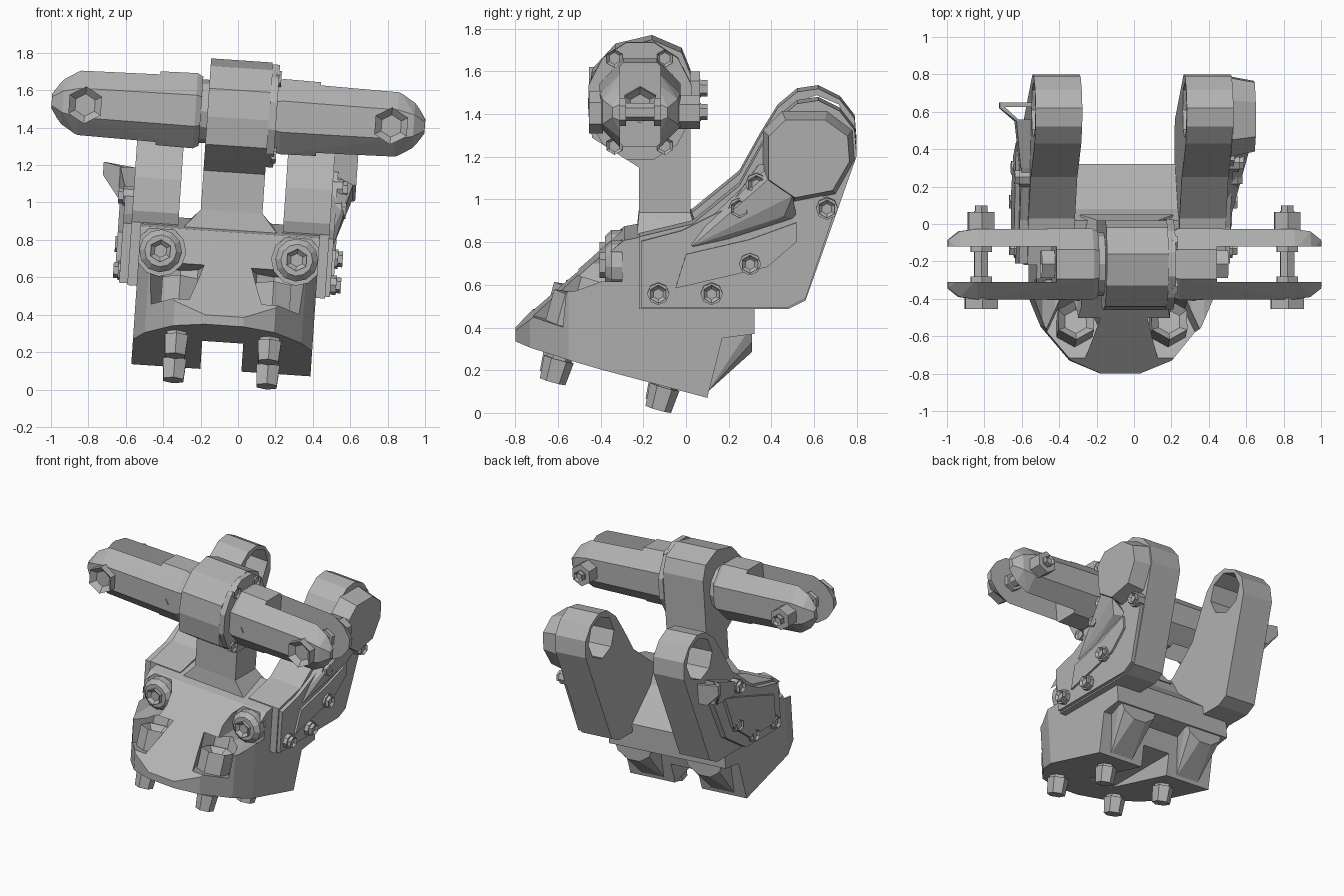
import bpy, bmesh, math
from mathutils import Vector, Matrix

cube = bpy.data.objects.get("Cube")
if cube:
    bpy.data.objects.remove(cube, do_unlink=True)

steel = bpy.data.materials.new("grey_steel")
steel.use_nodes = True
GREY = (0.45, 0.45, 0.45, 1)
steel.diffuse_color = GREY
steel.node_tree.nodes["Principled BSDF"].inputs["Base Color"].default_value = GREY

# The whole assembly leans slightly about the y axis
PIVOT = Vector((0, 0, 1.45))
LEAN = Matrix.Translation(PIVOT) @ Matrix.Rotation(0.068, 4, 'Y') @ Matrix.Translation(-PIVOT)
CY, CZ = -0.215, 1.475  # clevis axis
parts = []


def finish(name, bm):
    bmesh.ops.recalc_face_normals(bm, faces=bm.faces)
    mesh = bpy.data.meshes.new(name)
    bm.to_mesh(mesh)
    bm.free()
    mesh.materials.append(steel)
    ob = bpy.data.objects.new(name, mesh)
    bpy.context.collection.objects.link(ob)
    parts.append(ob)
    return ob


def extrude(name, pts, a, b, axis='x'):
    """Prism: outline in yz pushed along x, or outline in xy pushed along z."""
    bm = bmesh.new()
    put = (lambda p, t: (t, p[0], p[1])) if axis == 'x' else (lambda p, t: (p[0], p[1], t))
    lo = [bm.verts.new(put(p, a)) for p in pts]
    hi = [bm.verts.new(put(p, b)) for p in pts]
    bm.faces.new(lo)
    bm.faces.new(hi)
    for i in range(len(pts)):
        j = (i + 1) % len(pts)
        bm.faces.new((lo[i], lo[j], hi[j], hi[i]))
    return finish(name, bm)


def hull(name, pts):
    bm = bmesh.new()
    for p in pts:
        bm.verts.new(p)
    res = bmesh.ops.convex_hull(bm, input=bm.verts)
    junk = [v for v in set(res["geom_interior"] + res["geom_unused"]) if isinstance(v, bmesh.types.BMVert)]
    bmesh.ops.delete(bm, geom=junk, context='VERTS')
    return finish(name, bm)


def rod(name, start, end, r, n=6, r2=None, socket=False):
    """Prism or cone from start to end, with an optional recess in the end face."""
    start, end = Vector(start), Vector(end)
    axis = end - start
    bm = bmesh.new()
    bmesh.ops.create_cone(bm, cap_ends=True, segments=n, radius1=r,
                          radius2=r if r2 is None else r2, depth=axis.length)
    if socket:
        top = max(bm.faces, key=lambda f: f.calc_center_median().z)
        bmesh.ops.inset_individual(bm, faces=[top], thickness=r * 0.4, depth=-r * 0.35)
    turn = axis.to_track_quat('Z', 'Y').to_matrix().to_4x4()
    bm.transform(Matrix.Translation((start + end) / 2) @ turn)
    return finish(name, bm)


def box(name, lo, hi):
    return hull(name, [(x, y, z) for x in (lo[0], hi[0]) for y in (lo[1], hi[1]) for z in (lo[2], hi[2])])


def ring(x, ry, rz, n=8, y=CY, z=CZ):
    """Ellipse of points facing along x."""
    turns = ((i + 0.5) * math.tau / n for i in range(n))
    return [(x, y + ry * math.cos(t), z + rz * math.sin(t)) for t in turns]


def combine(ob, tool, how='DIFFERENCE'):
    mod = ob.modifiers.new("cut", 'BOOLEAN')
    mod.object, mod.operation, mod.solver = tool, how, 'EXACT'
    bpy.context.view_layer.update()
    new = bpy.data.meshes.new_from_object(ob.evaluated_get(bpy.context.evaluated_depsgraph_get()))
    ob.modifiers.clear()
    ob.data = new
    parts.remove(tool)
    bpy.data.objects.remove(tool, do_unlink=True)


# Base: wedge side outline limited by a rounded plan
base = extrude("base_body", [(-0.8, 0.34), (-0.8, 0.39), (-0.37, 0.775), (-0.29, 0.84), (0.02, 0.9),
                             (0.08, 0.78), (0.27, 0.62), (0.32, 0.58), (0.32, 0.4), (0.17, 0.38),
                             (0.1, 0.1)], -0.48, 0.48)
half = [(0.08, -0.81), (0.27, -0.73), (0.42, -0.55), (0.48, -0.4), (0.48, 0.4)]
plan = extrude("plan", half + [(-x, y) for x, y in reversed(half)], -0.1, 1.2, 'z')
combine(base, plan, 'INTERSECT')
combine(base, box("channel", (-0.11, -0.47, -0.1), (0.11, 0.5, 0.25)))

UP = Vector((0, 0.27, 0.963))
BACK = Vector((0, 0.963, -0.27))
FRONT = Vector((0, -1, 0))
for s, side in ((1, "left"), (-1, "right")):
    # Front anchor bolts in pockets that open forward and outward
    foot = Vector((0.25 * s, -0.625, 0.16))
    seat = foot + UP * 0.27
    out = Vector((0.14 * s, 0, 0))
    rim = [seat + BACK * 0.13 * math.sin(t) + Vector((0.13 * math.cos(t), 0, 0))
           for t in (i * math.tau / 8 for i in range(8))]
    rim += [p - BACK * 0.3 + out for p in rim]
    combine(base, hull("pocket", rim + [p + UP * 0.24 for p in rim]))
    rod(side + "_anchor_head", seat - UP * 0.02, seat + UP * 0.15, 0.11, 6, socket=True)
    # Nuts under the base
    for label, p in (("front", foot), ("rear", Vector((0.25 * s, -0.13, 0.03)))):
        rod(f"{side}_{label}_nut", p + UP * 0.11, p, 0.072, 6, 0.062)
        rod(f"{side}_{label}_stud", p + UP * 0.25, p + UP * 0.1, 0.06, 6)
    # Upper bolts facing forward from a recess
    c = Vector((0.365 * s, -0.2, 0.715))
    combine(base, rod("recess", c + FRONT * 0.1, c + FRONT * 0.6, 0.135, 12))
    rod(side + "_upper_boss", c, c + FRONT * 0.15, 0.115, 12)
    rod(side + "_upper_washer", c + FRONT * 0.15, c + FRONT * 0.18, 0.115, 12, 0.085)
    rod(side + "_upper_bolt", c + FRONT * 0.17, c + FRONT * 0.205, 0.06, 6, socket=True)
    # Rear lobes with a recessed nut
    rim = [((0.29 + 0.16 * math.cos(t)) * s, 0.31, 0.44 + 0.14 * math.sin(t))
           for t in (i * math.tau / 10 for i in range(10))]
    lobe = hull(side + "_rear_lobe", rim + [(x * s, y, z) for x in (0.2, 0.38)
                                            for y, z in ((0.1, 0.12), (0, 0.5))])
    for body in (lobe, base):
        combine(body, rod("well", (0.29 * s, 0.2, 0.43), (0.29 * s, 0.5, 0.43), 0.1, 8))
    rod(side + "_rear_nut", (0.29 * s, 0.18, 0.43), (0.29 * s, 0.27, 0.43), 0.06, 6, socket=True)

# Neck and eye block
extrude("eye_block", [(-0.22, 0.82), (-0.22, 1.16), (-0.44, 1.3), (-0.46, 1.45), (-0.44, 1.6),
                      (-0.33, 1.72), (-0.16, 1.76), (-0.02, 1.7), (0.02, 1.6), (0.02, 0.84)],
        -0.165, 0.165)
hull("neck_flare", [(x * s, y, z) for s in (1, -1) for x, y, z in
                    ((0.25, -0.23, 0.85), (0.25, 0.05, 0.86), (0.165, -0.22, 0.95), (0.165, 0.02, 0.95))])
extrude("eye_flange", [p[1:] for p in ring(0, 0.25, 0.285, 12)], 0.165, 0.205)
for y in (-0.335, -0.1):
    for z in (1.265, 1.675):
        rod("flange_bolt", (0.19, y, z), (0.217, y, z), 0.042, 6, socket=True)

# Clevises: faceted rods slotted into forks, with cross bolts
for s, side in ((1, "left"), (-1, "right")):
    fork = hull(side + "_clevis", ring(0.2 * s, 0.19, 0.2) + ring(0.23 * s, 0.206, 0.218)
                + ring(0.85 * s, 0.204, 0.205) + ring(0.94 * s, 0.19, 0.15) + ring(1.0 * s, 0.14, 0.06))
    xs = sorted((0.43 * s, 1.1 * s))
    combine(fork, box("slot", (xs[0], CY - 0.095, 1), (xs[1], CY + 0.095, 2)))
    rod(side + "_clevis_collar", (0.15 * s, CY, CZ), (0.22 * s, CY, CZ), 0.17, 12)
    rod(side + "_slot_nut", (0.42 * s, CY, CZ), (0.5 * s, CY, CZ), 0.085, 6, socket=True)
    bx, bz = 0.82 * s, CZ - 0.01
    for label, y0, y1, r in (("shank", -0.4, 0.07, 0.042), ("head", -0.39, -0.455, 0.1),
                             ("inner_nut", -0.31, -0.28, 0.065), ("inner_collar", -0.15, -0.12, 0.065),
                             ("nut", -0.04, 0.065, 0.08), ("tip", 0.06, 0.1, 0.038)):
        rod(f"{side}_pin_{label}", (bx, y0, bz), (bx, y1, bz), r, 6, socket=label in ("head", "tip"))
    rod(side + "_grease_plug", (0.31 * s, CY - 0.17, CZ - 0.02), (0.31 * s, CY - 0.197, CZ - 0.02), 0.025, 3)

# Lever arms: bored through on the right, blind on the left
ARM = [(-0.22, 0.52), (0.48, 0.52), (0.56, 0.56), (0.8, 1.24), (0.79, 1.36), (0.72, 1.45), (0.62, 1.5),
       (0.52, 1.485), (0.43, 1.41), (0.35, 1.28), (0.25, 1.1), (0.03, 0.92), (-0.22, 0.86)]
for s, side, end in ((1, "left", 0.47), (-1, "right", 0.7)):
    arm = extrude(side + "_arm", ARM, 0.28 * s, 0.53 * s)
    combine(arm, rod("bore", (0.2 * s, 0.61, 1.32), (end * s, 0.61, 1.32), 0.15, 8))

# Left cover: flat plate, raised cap over the bore and a tapering rib
extrude("left_plate", [(-0.21, 0.53), (0.48, 0.53), (0.56, 0.57), (0.7, 0.99), (0.5, 1.2), (0.34, 1.2),
                       (0.2, 1.0), (-0.02, 0.89), (-0.21, 0.84)], 0.525, 0.555)
CAP = [(0.36, 1.12), (0.36, 1.36), (0.45, 1.45), (0.66, 1.45), (0.78, 1.36), (0.79, 1.22), (0.7, 1.06), (0.5, 1.02)]
hull("left_bore_cap", [(0.525, y, z) for y, z in CAP]
     + [(0.655, 0.59 + (y - 0.59) * 0.88, 1.23 + (z - 1.23) * 0.85) for y, z in CAP])
hull("left_rib", [(0.53, 0.0, 0.84), (0.53, 0.05, 0.79), (0.56, 0.03, 0.82), (0.53, 0.38, 1.2),
                  (0.53, 0.52, 0.94), (0.64, 0.4, 1.15), (0.6, 0.46, 0.96), (0.64, 0.5, 1.06)])
extrude("left_lower_pad", [(-0.05, 0.62), (0.38, 0.72), (0.52, 0.84), (0.52, 0.93), (0.3, 0.85),
                           (0.0, 0.78)], 0.55, 0.57)

# Right cover: stepped plate with a bent lip
extrude("right_plate", [(-0.21, 0.53), (0.2, 0.53), (0.42, 0.68), (0.56, 1.02), (0.5, 1.12), (0.3, 1.05),
                        (0.02, 0.9), (-0.21, 0.85)], -0.575, -0.525)
extrude("right_pad", [(-0.12, 0.6), (0.18, 0.6), (0.36, 0.74), (0.44, 0.98), (0.24, 0.92), (-0.12, 0.8)],
        -0.6, -0.57)
hull("right_lip_back", [(x, y, z) for y in (0.625, 0.65) for x, z in
                        ((-0.53, 1.15), (-0.7, 1.17), (-0.7, 1.1), (-0.6, 1.01), (-0.53, 1.01))])
hull("right_lip_side", [(-0.7, 0.65, 1.17), (-0.7, 0.65, 1.1), (-0.7, 0.62, 1.17), (-0.7, 0.62, 1.1),
                        (-0.61, 0.55, 1.15), (-0.61, 0.55, 0.98), (-0.59, 0.55, 1.15), (-0.59, 0.55, 0.98)])
hull("right_lip_root", [(-0.61, 0.56, 1.15), (-0.61, 0.56, 0.98), (-0.58, 0.3, 1.05), (-0.58, 0.3, 0.95),
                        (-0.525, 0.56, 1.15), (-0.525, 0.56, 0.98), (-0.525, 0.3, 1.05)])

# Cover bolts on washers
BOLTS = [(-0.13, 0.595), (0.12, 0.595), (0.3, 0.735), (0.25, 0.995)]
for s, spots in ((1, BOLTS + [(0.66, 0.995), (0.33, 1.11)]), (-1, BOLTS)):
    for y, z in spots:
        rod("cover_washer", (0.53 * s, y, z), (0.585 * s, y, z), 0.052, 8)
        rod("cover_bolt", (0.58 * s, y, z), (0.61 * s, y, z), 0.042, 6, socket=True)

for ob in parts:
    ob.matrix_world = LEAN
